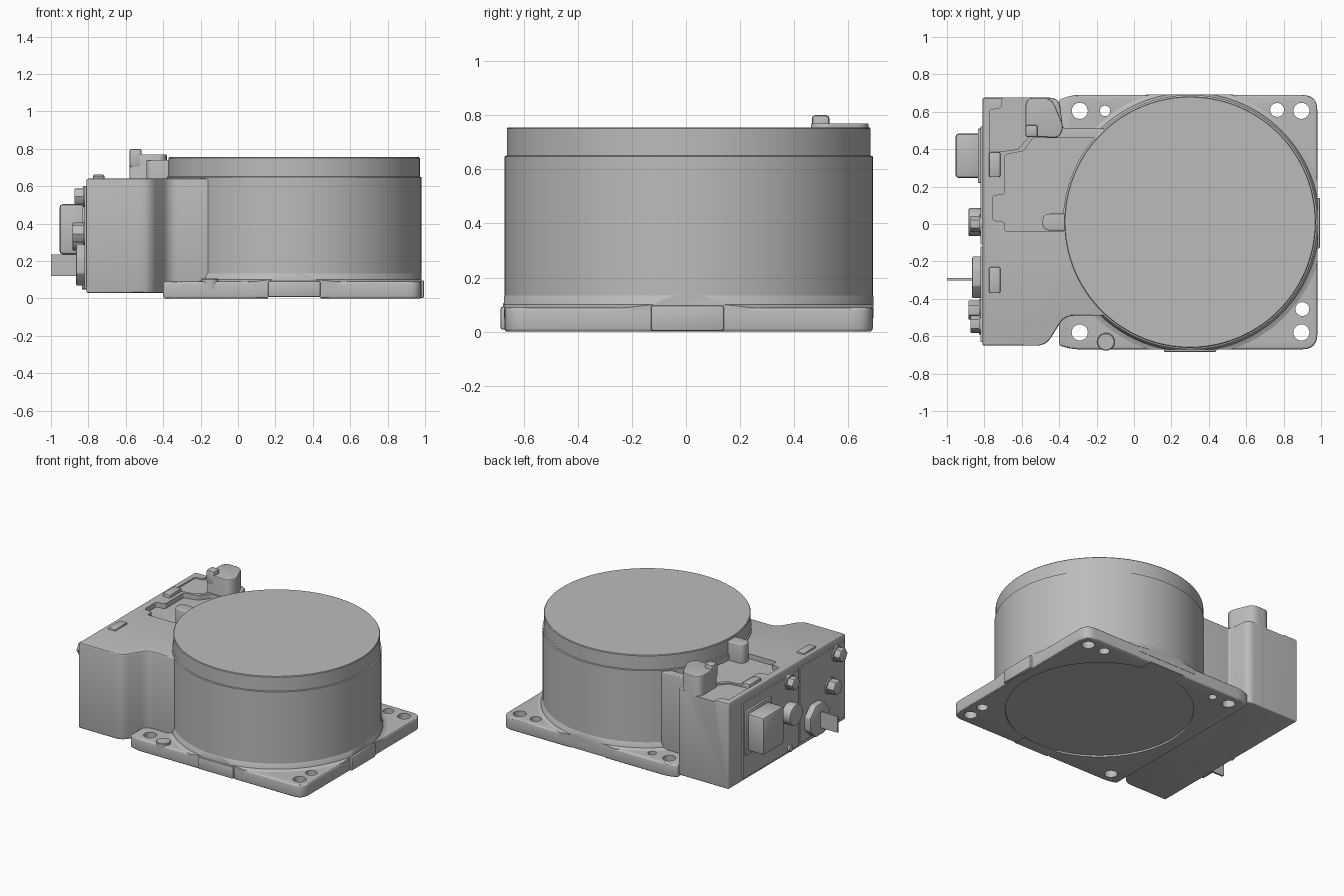
import bpy, bmesh, math
from mathutils import Vector, Matrix

if "Cube" in bpy.data.objects:
    bpy.data.objects.remove(bpy.data.objects["Cube"])

grey = bpy.data.materials.new("cast_metal_grey")
grey.use_nodes = True
grey.diffuse_color = (0.5, 0.5, 0.5, 1)
grey.node_tree.nodes["Principled BSDF"].inputs["Base Color"].default_value = (0.5, 0.5, 0.5, 1)


def activate(ob):
    bpy.ops.object.select_all(action='DESELECT')
    ob.select_set(True)
    bpy.context.view_layer.objects.active = ob


def finish(name, bm, bevel=0.0, segments=3):
    bmesh.ops.recalc_face_normals(bm, faces=bm.faces)
    me = bpy.data.meshes.new(name)
    bm.to_mesh(me)
    bm.free()
    me.materials.append(grey)
    ob = bpy.data.objects.new(name, me)
    bpy.context.collection.objects.link(ob)
    activate(ob)
    if bevel:
        m = ob.modifiers.new("Bevel", 'BEVEL')
        m.width, m.segments, m.limit_method = bevel, segments, 'ANGLE'
        m.angle_limit = math.radians(40)
        bpy.ops.object.modifier_apply(modifier=m.name)
    bpy.ops.object.shade_smooth_by_angle(angle=math.radians(30))
    return ob


def rounded(points, r, steps=6):
    """Round each corner of a 2D outline; r is one radius or one per corner."""
    out, n = [], len(points)
    for i, p in enumerate(points):
        rad = r[i] if isinstance(r, (list, tuple)) else r
        p, a, b = Vector(p), Vector(points[i - 1]), Vector(points[(i + 1) % n])
        if not rad:
            out.append(p)
            continue
        s, e = p + (a - p).normalized() * rad, p + (b - p).normalized() * rad
        for k in range(steps + 1):
            t = k / steps
            out.append(s * (1 - t) ** 2 + p * 2 * t * (1 - t) + e * t * t)
    return out


def prism(name, outline, z0, z1, bevel=0.0, segments=3):
    bm = bmesh.new()
    face = bm.faces.new([bm.verts.new((p[0], p[1], z0)) for p in outline])
    top = bmesh.ops.extrude_face_region(bm, geom=[face])["geom"]
    bmesh.ops.translate(bm, vec=(0, 0, z1 - z0),
                        verts=[v for v in top if isinstance(v, bmesh.types.BMVert)])
    return finish(name, bm, bevel, segments)


def box(name, x, y, z, bevel=0.0):
    return prism(name, [(x[0], y[0]), (x[1], y[0]), (x[1], y[1]), (x[0], y[1])], *z, bevel, 2)


def lathe(name, profile, x, y, steps=128):
    bm = bmesh.new()
    vs = [bm.verts.new((r, 0, z)) for r, z in profile]
    es = [bm.edges.new(pair) for pair in zip(vs, vs[1:])]
    bmesh.ops.spin(bm, geom=vs + es, cent=(0, 0, 0), axis=(0, 0, 1),
                   angle=math.tau, steps=steps, use_duplicate=False)
    bmesh.ops.remove_doubles(bm, verts=bm.verts, dist=1e-5)
    bmesh.ops.translate(bm, vec=(x, y, 0), verts=bm.verts)
    return finish(name, bm)


def side_disc(name, x0, x1, y, z, r, sides, bevel=0.0, turn=0.0):
    """Round or hexagonal part whose axis runs along x."""
    bm = bmesh.new()
    bmesh.ops.create_cone(bm, cap_ends=True, segments=sides, radius1=r, radius2=r, depth=x1 - x0)
    bmesh.ops.transform(bm, verts=bm.verts, matrix=Matrix.Translation(((x0 + x1) / 2, y, z))
                        @ Matrix.Rotation(turn, 4, 'X') @ Matrix.Rotation(math.pi / 2, 4, 'Y'))
    return finish(name, bm, bevel, 2)


def boolean(ob, cutter, operation='DIFFERENCE'):
    activate(ob)
    m = ob.modifiers.new("Cut", 'BOOLEAN')
    m.object, m.operation, m.solver = cutter, operation, 'EXACT'
    bpy.ops.object.modifier_apply(modifier=m.name)
    bpy.data.objects.remove(cutter)
    bpy.ops.object.shade_smooth_by_angle(angle=math.radians(30))


DX, DY, R = 0.30, 0.01, 0.68

# Mounting plate with rounded corners
plate = prism("mounting_plate", rounded(
    [(-0.40, -0.65), (-0.33, -0.67), (0.98, -0.67), (0.98, 0.69), (-0.33, 0.69), (-0.40, 0.665)],
    [0, 0.04, 0.08, 0.08, 0.04, 0]), 0, 0.09, 0.012)

# Underside: round recess and shallow cross channel
boolean(plate, lathe("recess_cutter", [(0, -0.05), (0.61, -0.05), (0.61, 0.012), (0, 0.012)], DX, DY))
boolean(plate, box("channel_cutter", (0.16, 0.44), (-1, 1), (-0.05, 0.008)))

# Bolt and dowel holes
for hx, hy, hr in [(-0.29, 0.605, 0.043), (-0.155, 0.605, 0.028), (0.765, 0.61, 0.037),
                   (0.895, 0.605, 0.043), (-0.29, -0.58, 0.043), (0.90, -0.455, 0.037),
                   (0.895, -0.58, 0.043)]:
    boolean(plate, lathe("hole_cutter", [(0, -0.1), (hr, -0.1), (hr, 0.2), (0, 0.2)], hx, hy, 32))

# Plate details: locating boss and edge pads
lathe("locating_boss", [(0, 0.05), (0.047, 0.05), (0.047, 0.102), (0.043, 0.106), (0, 0.106)], -0.15, -0.63, 32)
box("front_edge_pad", (0.16, 0.44), (-0.685, -0.60), (0.008, 0.093), 0.008)
box("side_edge_pad", (0.90, 0.995), (-0.13, 0.14), (0.003, 0.097), 0.008)

# Drum with stepped cap and a flared foot trimmed to the plate
lathe("drum", [(0, 0.03), (R, 0.03), (R, 0.648), (R - 0.008, 0.651), (R - 0.008, 0.75),
               (R - 0.012, 0.755), (0, 0.755)], DX, DY, 160)
foot = lathe("drum_foot", [(0, 0.05), (R + 0.04, 0.05), (R + 0.035, 0.09), (R + 0.012, 0.10),
                           (R + 0.003, 0.13), (R - 0.01, 0.15), (0, 0.15)], DX, DY, 160)
boolean(foot, box("foot_trim", (-0.5, 0.98), (-0.672, 0.692), (0, 0.5)), 'INTERSECT')

# Side housing joined to the drum by a neck
housing = prism("side_housing", rounded(
    [(-0.81, -0.65), (-0.47, -0.65), (-0.37, -0.49), (0.0, -0.49), (0.0, 0.51),
     (-0.38, 0.51), (-0.40, 0.675), (-0.81, 0.675)],
    [0.01, 0.05, 0.05, 0, 0, 0.02, 0.05, 0.01]), 0.03, 0.64, 0.018)

# Sunken pocket in the housing top
pocket = rounded([(-0.69, -0.04), (-0.1, -0.04), (-0.1, 0.46), (-0.54, 0.46), (-0.59, 0.39),
                  (-0.69, 0.37), (-0.69, 0.16), (-0.755, 0.15), (-0.755, 0.02), (-0.69, 0.01)], 0.012)
boolean(housing, prism("pocket_cutter", pocket, 0.605, 0.8))

# Corner ledge beside the tower
ledge = rounded([(-0.77, 0.61), (-0.71, 0.62), (-0.70, 0.70), (-0.55, 0.70),
                 (-0.55, 0.48), (-0.62, 0.40), (-0.77, 0.38)], 0.01)
boolean(housing, prism("ledge_cutter", ledge, 0.63, 0.8))

# Tower with a raised stop tab
prism("corner_tower", rounded(
    [(-0.58, 0.47), (-0.40, 0.46), (-0.375, 0.52), (-0.44, 0.675), (-0.58, 0.675)],
    [0.02, 0.03, 0.03, 0.05, 0.05]), 0.035, 0.77, 0.006)
tab = box("stop_tab", (-0.58, -0.515), (0.465, 0.53), (0.70, 0.80), 0.012)

# Post beside the drum
prism("drum_post", rounded([(-0.49, -0.035), (-0.30, -0.035), (-0.30, 0.055), (-0.49, 0.055)],
                           [0.044, 0, 0, 0.044]), 0.55, 0.74, 0.006)

# Raised pads on the housing top
for name, y, top in [("rear_top_pad", (0.25, 0.385), 0.662), ("front_top_pad", (-0.37, -0.23), 0.652)]:
    box(name, (-0.775, -0.715), y, (0.58, top), 0.008)

# Two cover panels on the connector side
box("rear_cover_panel", (-0.82, -0.78), (-0.11, 0.52), (0.05, 0.59))
box("front_cover_panel", (-0.82, -0.78), (-0.63, -0.12), (0.06, 0.60))

# Large rectangular connector
box("connector_flange", (-0.835, -0.80), (0.22, 0.51), (0.21, 0.53), 0.006)
box("connector_shell", (-0.955, -0.80), (0.245, 0.485), (0.235, 0.505), 0.02)

# Round knob, hex fasteners and small plug
side_disc("round_knob", -0.885, -0.80, 0.01, 0.33, 0.075, 40, 0.008)
for name, x, y, z, r in [("rear_hex_nut", -0.875, 0.0, 0.545, 0.045),
                         ("middle_hex_nut", -0.885, -0.46, 0.345, 0.052),
                         ("upper_hex_nut", -0.875, -0.535, 0.545, 0.048)]:
    side_disc(name, x, -0.80, y, z, r, 6, 0.004)
    side_disc(name + "_washer", -0.83, -0.80, y, z, r * 1.15, 32)
side_disc("small_plug", -0.835, -0.80, 0.0, 0.07, 0.022, 16)

# Blade terminal on an octagonal base
side_disc("terminal_base", -0.865, -0.80, -0.285, 0.18, 0.12, 8, 0.006, math.pi / 8)
box("blade_terminal", (-1.0, -0.85), (-0.302, -0.288), (0.12, 0.235))
